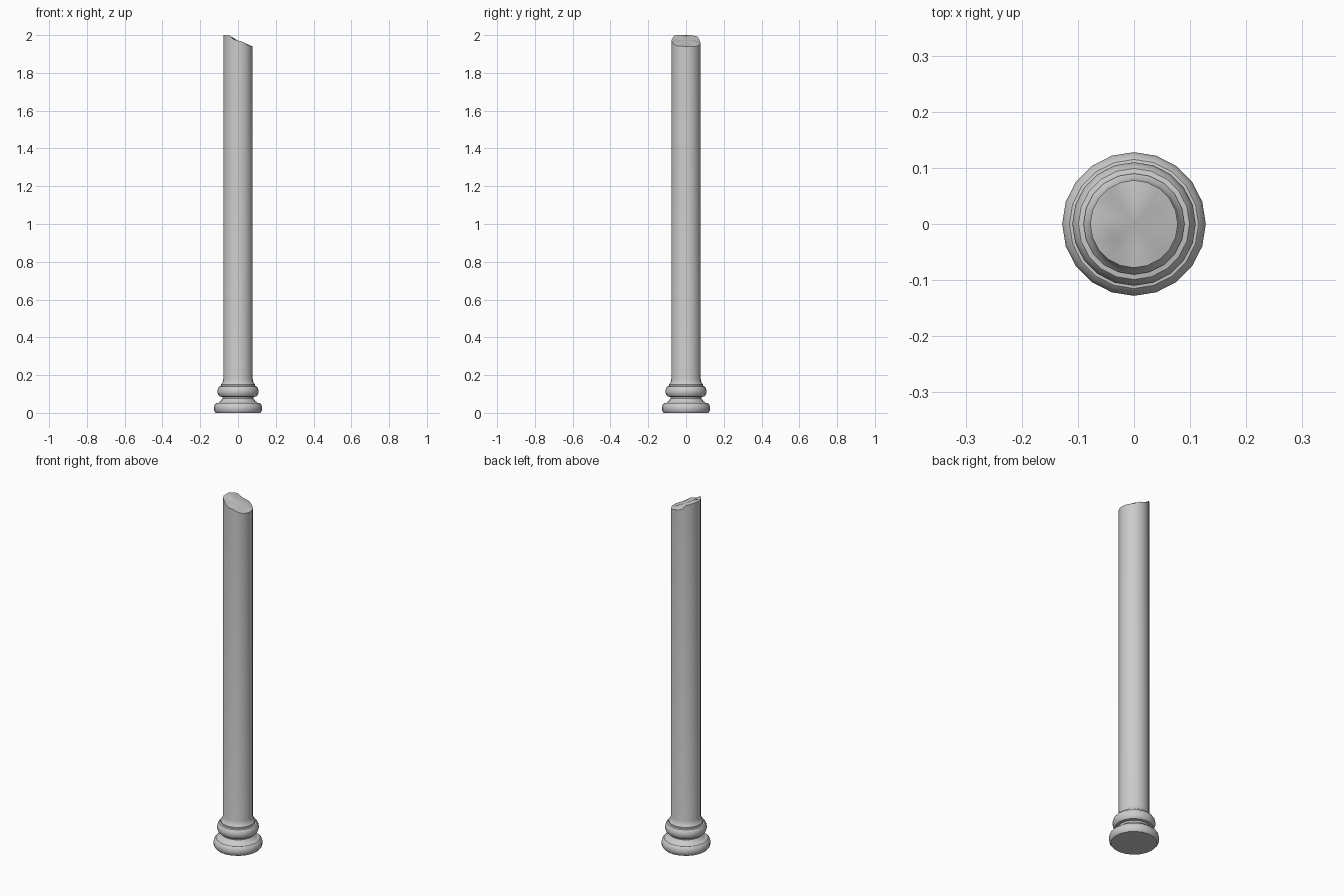
import bpy, bmesh, math

if "Cube" in bpy.data.objects:
    bpy.data.objects.remove(bpy.data.objects["Cube"])

SIDES = 20

# base moulding and shaft profile: (radius, height)
profile = [(0.118, 0.0), (0.126, 0.01), (0.128, 0.027), (0.124, 0.043), (0.115, 0.052),
           (0.105, 0.053), (0.092, 0.063), (0.083, 0.075), (0.083, 0.085),
           (0.098, 0.087), (0.106, 0.097), (0.110, 0.113), (0.106, 0.130), (0.099, 0.140),
           (0.090, 0.142), (0.090, 0.150), (0.082, 0.160), (0.078, 0.18)]

# broken top: height as a function of x
breaks = [(-0.08, 2.0), (-0.047, 2.0), (-0.03, 1.98), (0.0, 1.971),
          (0.025, 1.965), (0.055, 1.945), (0.08, 1.94)]


def break_height(x):
    for (x0, z0), (x1, z1) in zip(breaks, breaks[1:]):
        if x <= x1:
            return z0 + (z1 - z0) * (x - x0) / (x1 - x0)
    return breaks[-1][1]


bm = bmesh.new()


def ring(r, height):
    verts = []
    for i in range(SIDES):
        a = 2 * math.pi * i / SIDES
        x, y = r * math.cos(a), r * math.sin(a)
        verts.append(bm.verts.new((x, y, height(x, y))))
    return verts


def bridge(a, b):
    for i in range(SIDES):
        j = (i + 1) % SIDES
        bm.faces.new((a[i], a[j], b[j], b[i]))


# moulded base
rings = [ring(r, lambda x, y, z=z: z) for r, z in profile]
# shaft rim and fractured cap
rings.append(ring(0.078, lambda x, y: break_height(x) - 0.012 * max(0, (y - 0.03) / 0.048)))
rings.append(ring(0.045, lambda x, y: break_height(x)))
for a, b in zip(rings, rings[1:]):
    bridge(a, b)
bm.faces.new(rings[0][::-1])
centre = bm.verts.new((0, 0, break_height(0)))
for i in range(SIDES):
    bm.faces.new((rings[-1][i], rings[-1][(i + 1) % SIDES], centre))

mesh = bpy.data.meshes.new("broken_column")
bm.to_mesh(mesh)
bm.free()
column = bpy.data.objects.new("broken_column", mesh)
bpy.context.collection.objects.link(column)
bpy.context.view_layer.objects.active = column
column.select_set(True)
bpy.ops.object.shade_smooth_by_angle(angle=math.radians(35))
